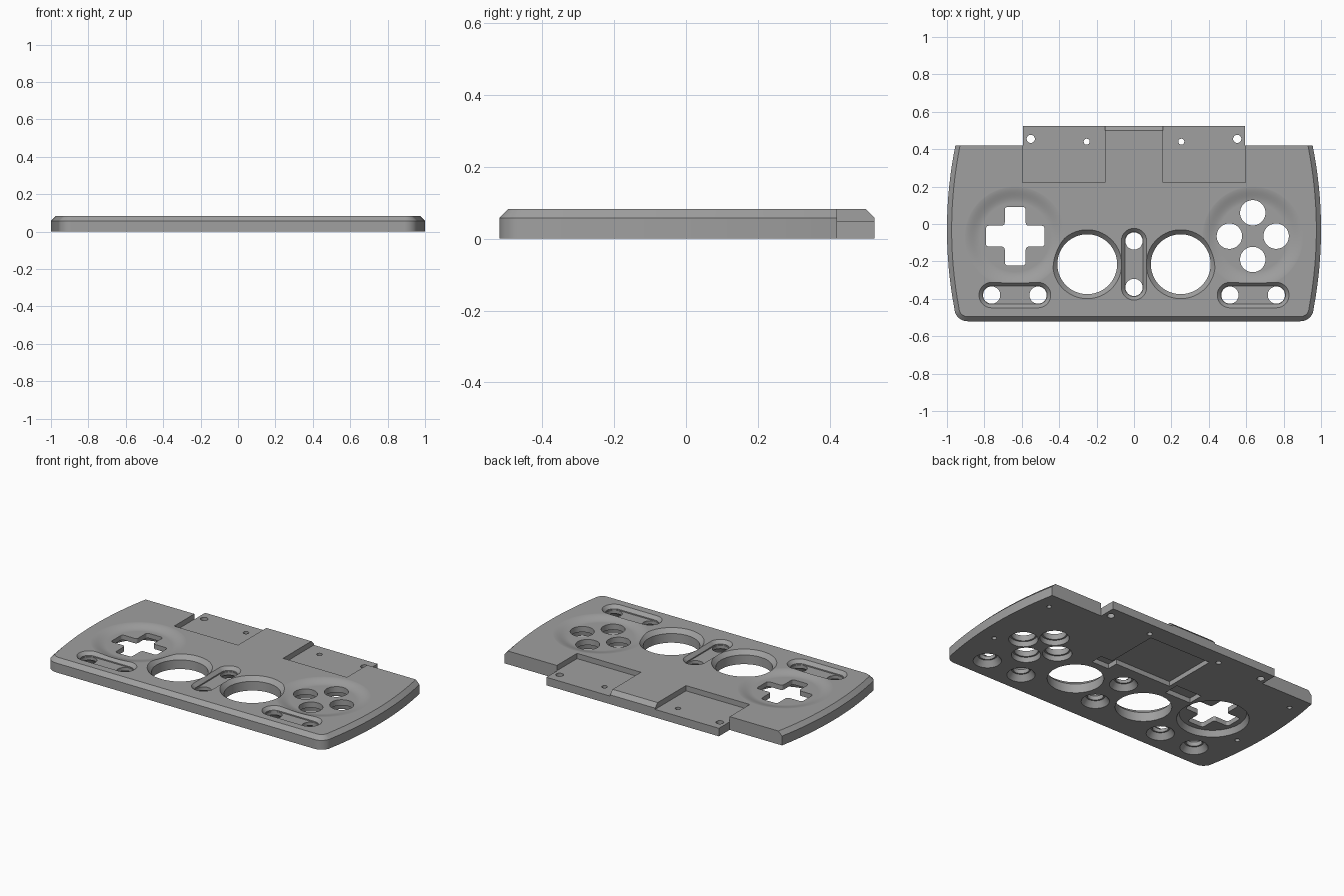
import bpy, bmesh, math

if "Cube" in bpy.data.objects:
    bpy.data.objects.remove(bpy.data.objects["Cube"])

TOP, CHAMFER_Z, CHAMFER = 0.083, 0.058, 0.025

grey = bpy.data.materials.new("mid_grey")
grey.diffuse_color = (0.35, 0.35, 0.35, 1)
grey.use_nodes = True
grey.node_tree.nodes["Principled BSDF"].inputs["Base Color"].default_value = grey.diffuse_color


def loft(name, rings, bevel=0):
    """Closed solid through rings of (points, z)."""
    bm = bmesh.new()
    loops = [[bm.verts.new((x, y, z)) for x, y in pts] for pts, z in rings]
    n = len(loops[0])
    walls = []
    for low, high in zip(loops, loops[1:]):
        for i in range(n):
            j = (i + 1) % n
            walls.append(bm.faces.new((low[i], low[j], high[j], high[i])))
    bm.faces.new(loops[0][::-1])
    bm.faces.new(loops[-1])
    if bevel:
        upright = [e for e in bm.edges if abs(e.verts[0].co.z - e.verts[1].co.z) > 0.01]
        bmesh.ops.bevel(bm, geom=upright, offset=bevel, segments=4,
                        profile=0.5, affect='EDGES')
    bmesh.ops.recalc_face_normals(bm, faces=bm.faces)
    mesh = bpy.data.meshes.new(name)
    bm.to_mesh(mesh)
    bm.free()
    ob = bpy.data.objects.new(name, mesh)
    bpy.context.collection.objects.link(ob)
    mesh.materials.append(grey)
    return ob


def shell_outline(d):
    """Half outline from the rear tab to the front, then mirrored; d insets the rim."""
    pts = [(0.594, 0.525 - d), (0.594, 0.42)]
    radius, mid = 2.27, -0.03
    for i in range(17):
        y = 0.42 - 0.87 * i / 16
        pts.append((1 - radius + math.sqrt(radius ** 2 - (y - mid) ** 2) - d, y))
    # rounded front corner
    ex, r = pts[-1][0] + d, 0.07
    for i in range(1, 9):
        a = math.radians(8 + 82 * i / 8)
        pts.append((ex - r + (r - d) * math.cos(a), -0.45 - (r - d) * math.sin(a)))
    return pts + [(-x, y) for x, y in reversed(pts)]


def stadium(x, y, r, half=0, vertical=False, n=48):
    """Circle, or a slot when half is more than zero."""
    pts = []
    for i in range(n):
        a = 2 * math.pi * (i + 0.5) / n
        px, py = r * math.cos(a), r * math.sin(a)
        if vertical:
            py += math.copysign(half, py)
        else:
            px += math.copysign(half, px)
        pts.append((x + px, y + py))
    return pts


def rect(x0, x1, y0, y1):
    return [(x0, y0), (x1, y0), (x1, y1), (x0, y1)]


shell = loft("controller_faceplate", [(shell_outline(0), 0), (shell_outline(0), CHAMFER_Z),
                                      (shell_outline(CHAMFER), TOP)])


def cut(rings, bevel=0):
    cutter = loft("cutter", rings, bevel)
    cutter.hide_render = True
    mod = shell.modifiers.new("cut", 'BOOLEAN')
    mod.operation, mod.solver, mod.object = 'DIFFERENCE', 'EXACT', cutter
    bpy.context.view_layer.objects.active = shell
    bpy.ops.object.modifier_apply(modifier=mod.name)
    bpy.data.objects.remove(cutter)


def hole(x, y, r, z0=-0.1, z1=0.2, n=40):
    cut([(stadium(x, y, r, n=n), z0), (stadium(x, y, r, n=n), z1)])


def pit(x, y, r0, r1, depth):
    """Tapered recess in the underside."""
    slope = (r0 - r1) / depth
    cut([(stadium(x, y, r0 + 0.01 * slope), -0.01), (stadium(x, y, r1), depth)])


def slot(x, y, vertical):
    """Long button recess with sloped rim, two holes and pits beneath."""
    cut([(stadium(x, y, 0.049, 0.124, vertical), 0.056),
         (stadium(x, y, 0.049, 0.124, vertical), 0.063),
         (stadium(x, y, 0.084, 0.124, vertical), 0.1)])
    for s in (-0.124, 0.124):
        hx, hy = (x, y + s) if vertical else (x + s, y)
        pit(hx, hy, 0.08, 0.055, 0.035)
        hole(hx, hy, 0.046)


# Shallow thumb dishes with softly curved rims
for side in (-1, 1):
    rings = []
    for i in range(11):
        t = i / 10
        rings.append((stadium(side * 0.635, -0.07, 0.185 + 0.09 * t, n=72),
                      0.065 + (TOP + 0.0002 - 0.065) * (1 - math.cos(math.pi * t)) / 2))
    rings.append((rings[-1][0], 0.12))
    cut(rings)

# Cross-shaped opening with a round recess behind it
cx, cy, w, l = -0.635, -0.065, 0.056, 0.157
cross = [(l, -w), (l, w), (w, w), (w, l), (-w, l), (-w, w),
         (-l, w), (-l, -w), (-w, -w), (-w, -l), (w, -l), (w, -w)]
cross = [(cx + x, cy + y) for x, y in cross]
pit(cx, cy, 0.205, 0.19, 0.035)
cut([(cross, -0.1), (cross, 0.2)], bevel=0.016)

# Four action button holes
for dx, dy in ((0, 0.125), (0, -0.125), (0.125, 0), (-0.125, 0)):
    pit(0.635 + dx, cy + dy, 0.083, 0.078, 0.03)
    hole(0.635 + dx, cy + dy, 0.068)

# Large thumbstick openings with chamfered rims
for side in (-1, 1):
    x, y = side * 0.25, -0.215
    cut([(stadium(x, y, 0.16, n=64), -0.1), (stadium(x, y, 0.16, n=64), 0.057),
         (stadium(x, y, 0.2, n=64), 0.1)])

# Small button slots
slot(0, -0.215, True)
slot(-0.637, -0.38, False)
slot(0.637, -0.38, False)

# Rear pockets, tab holes and blind screw holes
for side in (-1, 1):
    x0, x1 = sorted((side * 0.155, side * 0.595))
    cut([(rect(x0, x1, 0.222, 0.7), 0.05), (rect(x0, x1, 0.222, 0.7), 0.2)])
    hole(side * 0.552, 0.455, 0.022, n=24)
    hole(side * 0.253, 0.44, 0.016, n=24)
    hole(side * 0.885, 0.31, 0.014, -0.1, 0.04, 16)
    hole(side * 0.895, -0.16, 0.014, -0.1, 0.04, 16)

# Underside pockets
for box in ((-0.21, 0.22, 0.06, 0.41), (-0.42, -0.24, -0.01, 0.09), (0.18, 0.3, -0.01, 0.07)):
    cut([(rect(*box), -0.1), (rect(*box), 0.03)])

# Smooth curves, crisp edges
bpy.ops.object.select_all(action='DESELECT')
shell.select_set(True)
bpy.context.view_layer.objects.active = shell
bpy.ops.object.shade_smooth_by_angle(angle=math.radians(20))
shell.modifiers.new("flat_large_faces", 'WEIGHTED_NORMAL').keep_sharp = True
